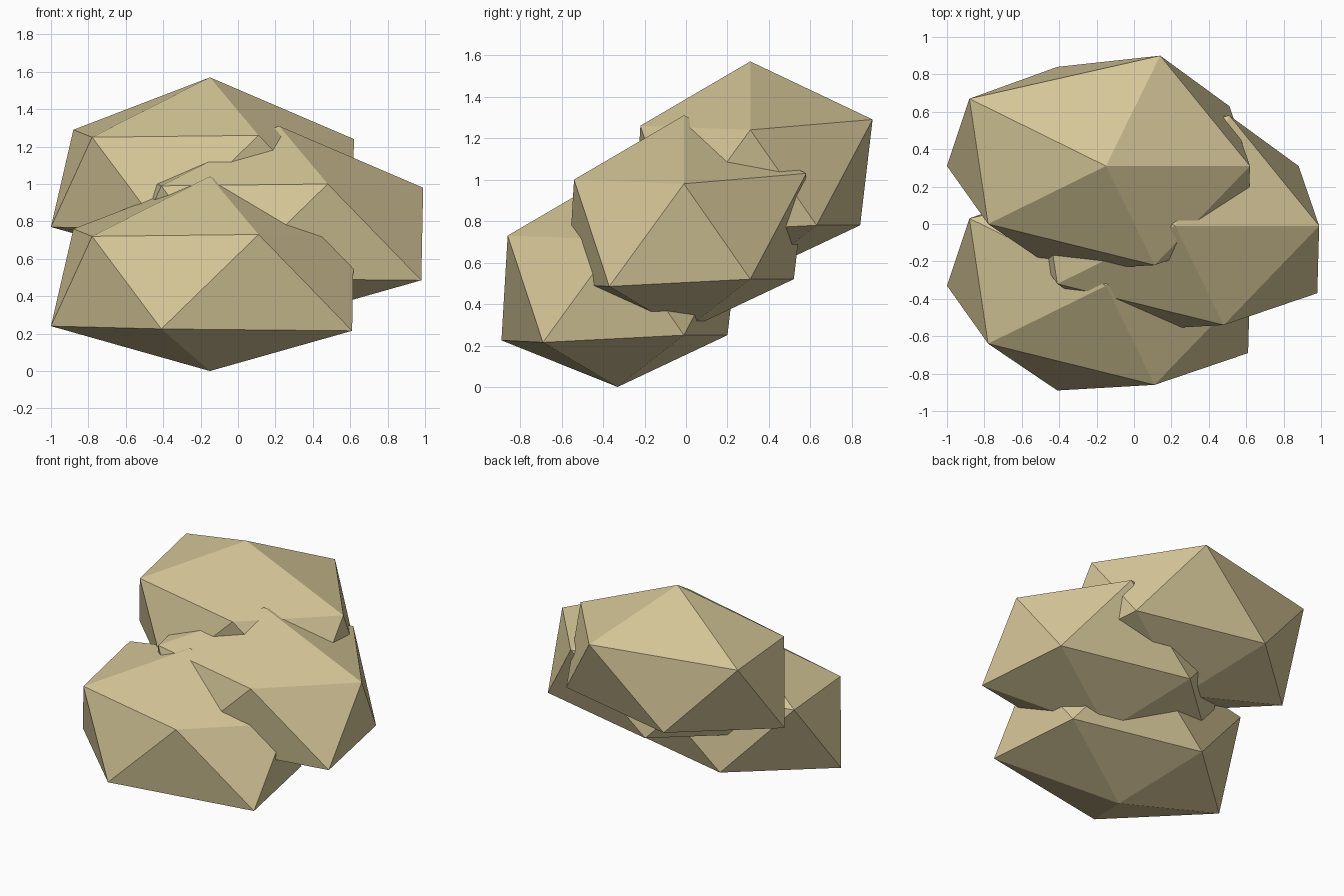
import bpy
import bmesh

old = bpy.data.objects.get("Cube")
if old:
    bpy.data.objects.remove(old, do_unlink=True)

# Sandy stone colour
stone = bpy.data.materials.new("sandy_stone")
stone.use_nodes = True
COLOUR = (0.66, 0.56, 0.31, 1.0)
stone.diffuse_color = COLOUR
stone.node_tree.nodes["Principled BSDF"].inputs["Base Color"].default_value = COLOUR

# Irregular twenty-sided boulder: two poles and two rings of five corners
POLE = 0.52
UPPER = [(.77, 0, .19), (.29, .59, .24), (-.73, .36, .24), (-.63, -.31, .20), (.26, -.53, .21)]
LOWER = [(.66, .32, -.27), (-.26, .53, -.27), (-.85, 0, -.28), (-.26, -.56, -.295), (.76, -.36, -.305)]


def boulder_mesh():
    bm = bmesh.new()
    top = bm.verts.new((0, 0, POLE))
    bottom = bm.verts.new((0, 0, -POLE))
    up = [bm.verts.new(p) for p in UPPER]
    low = [bm.verts.new(p) for p in LOWER]
    for i in range(5):
        j = (i + 1) % 5
        bm.faces.new((top, up[i], up[j]))
        bm.faces.new((up[i], low[i], up[j]))
        bm.faces.new((low[i], low[j], up[j]))
        bm.faces.new((bottom, low[j], low[i]))
    bmesh.ops.recalc_face_normals(bm, faces=bm.faces)
    mesh = bpy.data.meshes.new("boulder")
    bm.to_mesh(mesh)
    bm.free()
    mesh.materials.append(stone)
    return mesh


# Three copies of the same boulder, stacked so they overlap
mesh = boulder_mesh()
for name, place in {
    "front_boulder": (-.15, -.33, .52),
    "middle_boulder": (.22, -.01, .79),
    "back_boulder": (-.15, .31, 1.05),
}.items():
    rock = bpy.data.objects.new(name, mesh)
    rock.location = place
    bpy.context.collection.objects.link(rock)
